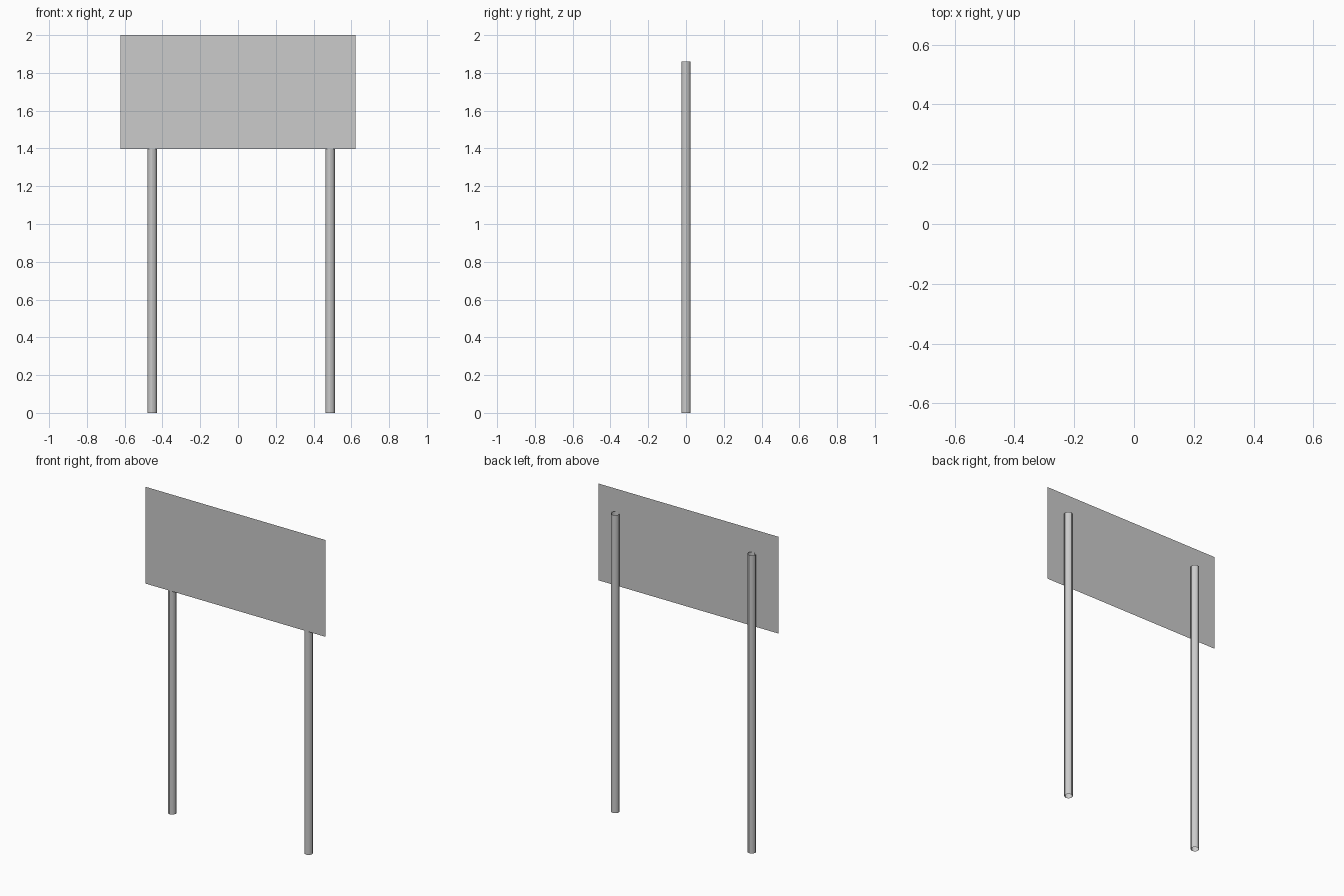
import bpy

if "Cube" in bpy.data.objects:
    bpy.data.objects.remove(bpy.data.objects["Cube"])

PANEL_Y = -0.026


def add_post(name, x):
    # Open-ended round tube standing on the ground
    bpy.ops.mesh.primitive_cylinder_add(
        vertices=12, radius=0.025, depth=1.86,
        end_fill_type='NOTHING', location=(x, 0, 0.93))
    post = bpy.context.object
    post.name = name
    bpy.ops.object.shade_smooth_by_angle()


# Two support posts, slightly off-centre under the panel
add_post("left_post", -0.454)
add_post("right_post", 0.488)

# Thin single-sheet sign panel on the front of the posts
bpy.ops.mesh.primitive_plane_add(size=1, rotation=(1.5707963, 0, 0),
                                 location=(0, PANEL_Y, 1.698))
panel = bpy.context.object
panel.name = "sign_panel"
panel.scale = (1.244, 0.604, 1)
bpy.ops.object.transform_apply(location=False, rotation=True, scale=True)
